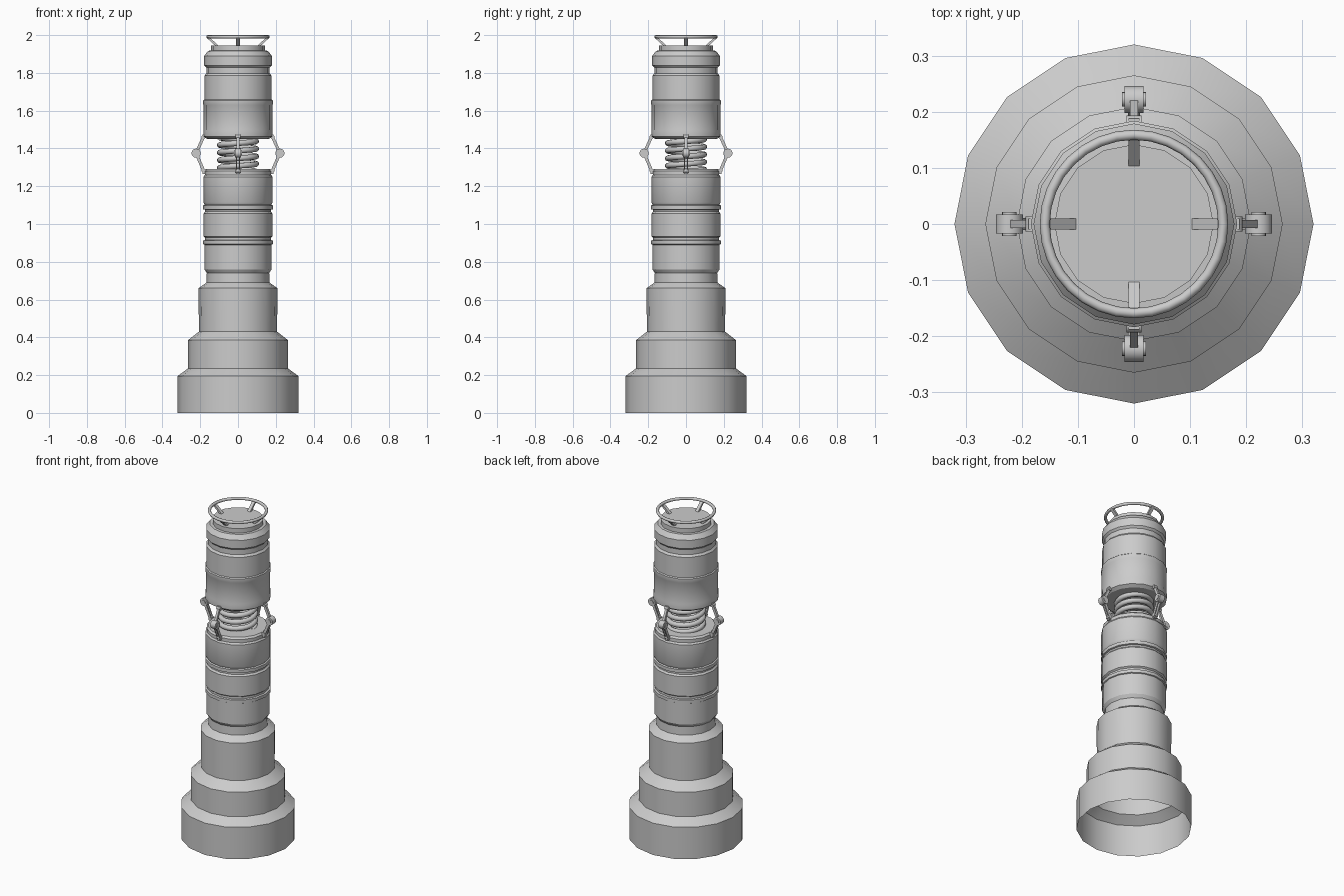
import bpy, bmesh, math
from mathutils import Vector, Matrix

if "Cube" in bpy.data.objects:
    bpy.data.objects.remove(bpy.data.objects["Cube"])

SIDES = 16


def finish(name, bm, smooth=True):
    bmesh.ops.recalc_face_normals(bm, faces=bm.faces)
    me = bpy.data.meshes.new(name)
    bm.to_mesh(me)
    bm.free()
    ob = bpy.data.objects.new(name, me)
    bpy.context.collection.objects.link(ob)
    if smooth:
        bpy.ops.object.select_all(action='DESELECT')
        bpy.context.view_layer.objects.active = ob
        ob.select_set(True)
        bpy.ops.object.shade_smooth_by_angle(angle=math.radians(30))
    return ob


def lathe(name, profile, cap_bottom=True, cap_top=True):
    """Revolve (radius, z) points around the z axis."""
    bm = bmesh.new()
    rings = []
    for r, z in profile:
        rings.append([bm.verts.new((r * math.cos(a), r * math.sin(a), z))
                      for a in (math.tau * i / SIDES for i in range(SIDES))])
    for lo, hi in zip(rings, rings[1:]):
        for i in range(SIDES):
            j = (i + 1) % SIDES
            bm.faces.new((lo[i], lo[j], hi[j], hi[i]))
    if cap_bottom:
        bm.faces.new(rings[0][::-1])
    if cap_top:
        bm.faces.new(rings[-1])
    return finish(name, bm)


def bar(bm, a, b, width, thick, y=0.0):
    """Box from a to b, both (x, z) points, at tangential offset y."""
    a, b = Vector((a[0], y, a[1])), Vector((b[0], y, b[1]))
    d = (b - a).normalized()
    n = d.cross(Vector((0, 1, 0)))
    rot = Matrix((n, d, n.cross(d))).transposed().to_4x4()
    m = (Matrix.Translation((a + b) / 2) @ rot
         @ Matrix.Diagonal((thick, (b - a).length, width, 1)))
    bmesh.ops.create_cube(bm, size=1, matrix=m)


def pin(bm, x, z, radius, width, y=0.0, seg=16):
    """Cylinder lying along the tangent direction."""
    m = Matrix.Translation((x, y, z)) @ Matrix.Rotation(math.pi / 2, 4, 'X')
    bmesh.ops.create_cone(bm, cap_ends=True, segments=seg, radius1=radius,
                          radius2=radius, depth=width, matrix=m)


def tube(name, points, radius, cyclic=False):
    cu = bpy.data.curves.new(name, 'CURVE')
    cu.dimensions = '3D'
    cu.bevel_depth = radius
    cu.bevel_resolution = 2
    cu.use_fill_caps = True
    sp = cu.splines.new('POLY')
    sp.points.add(len(points) - 1)
    for p, co in zip(sp.points, points):
        p.co = (*co, 1)
    sp.use_cyclic_u = cyclic
    sp.use_smooth = True
    ob = bpy.data.objects.new(name, cu)
    bpy.context.collection.objects.link(ob)
    return ob


# stepped base, open underneath
lathe("stepped_base", [(0.32, 0), (0.32, 0.195), (0.265, 0.235), (0.265, 0.385),
                       (0.207, 0.43), (0.209, 0.66), (0.167, 0.69), (0.165, 0.75)],
      cap_bottom=False, cap_top=False)

# lower body with grooves
lathe("lower_body", [(0.155, 0.735), (0.165, 0.74), (0.178, 0.76), (0.178, 0.89),
                     (0.184, 0.893), (0.184, 0.912), (0.174, 0.915), (0.174, 0.928),
                     (0.183, 0.935), (0.183, 1.055), (0.174, 1.065), (0.174, 1.075),
                     (0.184, 1.078), (0.184, 1.098), (0.176, 1.102), (0.183, 1.115),
                     (0.183, 1.25), (0.176, 1.26), (0.176, 1.28), (0.166, 1.29)])

# upper body
lathe("upper_body", [(0.163, 1.45), (0.183, 1.463), (0.184, 1.49), (0.182, 1.5),
                     (0.182, 1.628), (0.184, 1.632), (0.184, 1.655), (0.178, 1.66),
                     (0.178, 1.785), (0.168, 1.797), (0.168, 1.828), (0.179, 1.84),
                     (0.179, 1.89), (0.158, 1.917), (0.142, 1.918), (0.142, 1.945)])

# coil spring joining the two bodies
turns, per = 4.5, 24
n = int(turns * per)
tube("coil_spring", [(0.097 * math.cos(math.tau * i / per),
                      0.097 * math.sin(math.tau * i / per),
                      1.278 + 0.18 * i / n) for i in range(n + 1)], 0.015)

# top hand ring
tube("top_ring", [(0.159 * math.cos(math.tau * i / 32),
                   0.159 * math.sin(math.tau * i / 32), 1.991) for i in range(32)],
     0.009, cyclic=True)

ELBOW, TOP, LOW = (0.222, 1.375), (0.182, 1.462), (0.182, 1.282)
for k, side in enumerate(("right", "back", "left", "front")):
    turn = Matrix.Rotation(k * math.pi / 2, 4, 'Z')

    # slanted strut holding the ring
    bm = bmesh.new()
    bar(bm, (0.107, 1.94), (0.163, 1.991), 0.02, 0.012)
    finish("ring_strut_" + side, bm, False).matrix_world = turn

    # folding hinge: elbow barrel, arms and end pivots
    bm = bmesh.new()
    pin(bm, *ELBOW, 0.024, 0.034)
    pin(bm, *ELBOW, 0.013, 0.042)
    bar(bm, TOP, ELBOW, 0.014, 0.016)
    for y in (-0.008, 0.008):
        bar(bm, LOW, ELBOW, 0.006, 0.016, y)
    for x, z in (TOP, LOW):
        pin(bm, x, z, 0.011, 0.026, seg=12)
    bar(bm, (0.178, 1.455), (0.178, 1.475), 0.02, 0.02)
    bar(bm, (0.178, 1.265), (0.178, 1.292), 0.02, 0.02)
    finish("hinge_" + side, bm).matrix_world = turn
